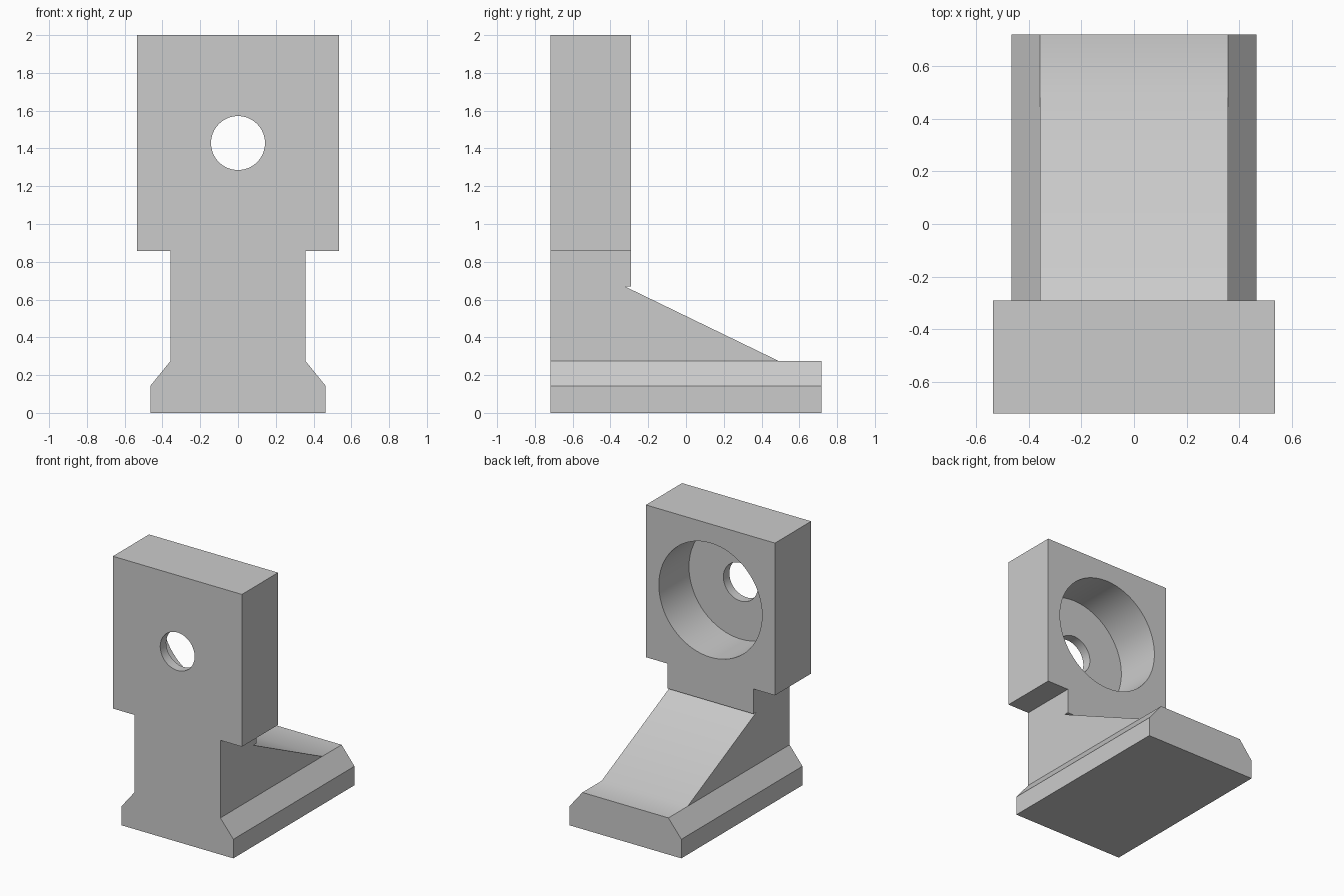
import bpy
import math
from mathutils import Matrix

if "Cube" in bpy.data.objects:
    bpy.data.objects.remove(bpy.data.objects["Cube"], do_unlink=True)

U = 1 / 14              # design unit
FRONT, BACK = -10.06 * U, 10.06 * U
PLATE_BACK = FRONT + 6 * U
BASE_TOP = 0.275
HOLE_Z = 20 * U

grey = bpy.data.materials.new("plain grey")
grey.use_nodes = True
grey.diffuse_color = (0.6, 0.6, 0.6, 1)
grey.node_tree.nodes["Principled BSDF"].inputs["Base Color"].default_value = grey.diffuse_color


def prism(name, points, start, end, axis):
    """Extrude a 2D outline along x (points are y, z) or y (points are x, z)."""
    def place(p, d):
        return (d, p[0], p[1]) if axis == "x" else (p[0], d, p[1])
    n = len(points)
    verts = [place(p, d) for d in (start, end) for p in points]
    faces = [tuple(range(n)), tuple(range(2 * n - 1, n - 1, -1))]
    faces += [(i, i + n, (i + 1) % n + n, (i + 1) % n) for i in range(n)]
    mesh = bpy.data.meshes.new(name)
    mesh.from_pydata(verts, [], faces)
    if axis == "y":
        mesh.flip_normals()
    # Keep normals facing outwards whichever way the outline was drawn
    import bmesh
    bm = bmesh.new()
    bm.from_mesh(mesh)
    bmesh.ops.recalc_face_normals(bm, faces=bm.faces)
    bm.to_mesh(mesh)
    bm.free()
    mesh.materials.append(grey)
    obj = bpy.data.objects.new(name, mesh)
    bpy.context.collection.objects.link(obj)
    return obj


def bore(name, radius, start, end):
    ring = [2 * math.pi * i / 64 for i in range(64)]
    outline = [(radius * math.cos(a), HOLE_Z + radius * math.sin(a)) for a in ring]
    return prism(name, outline, start, end, "y")


# Body: mirrored front outline of head, stem and chamfered base
half = [(6.5 * U, 0), (6.5 * U, 2 * U), (5 * U, BASE_TOP), (5 * U, 12 * U),
        (7.5 * U, 12 * U), (7.5 * U, 2)]
bracket = prism("bracket", half + [(-x, z) for x, z in reversed(half)], FRONT, BACK, "y")

# Cutters: space behind the head and above the ramp, counterbore, through hole
cutters = [
    prism("ramp_cutter", [(PLATE_BACK, 2.2), (PLATE_BACK, 0.67), (-0.325, 0.67),
                          (0.49, BASE_TOP), (1, BASE_TOP), (1, 2.2)], -1, 1, "x"),
    bore("counterbore_cutter", 6 * U, FRONT + U, PLATE_BACK + 0.2),
    bore("hole_cutter", 2 * U, FRONT - 0.2, PLATE_BACK),
]
for cutter in cutters:
    mod = bracket.modifiers.new(cutter.name, "BOOLEAN")
    mod.operation = "DIFFERENCE"
    mod.solver = "EXACT"
    mod.object = cutter

# Apply the cuts, then drop the cutters
bpy.context.view_layer.objects.active = bracket
bracket.select_set(True)
for cutter in cutters:
    bpy.ops.object.modifier_apply(modifier=cutter.name)
for cutter in cutters:
    bpy.data.objects.remove(cutter, do_unlink=True)
bpy.ops.object.shade_smooth_by_angle(angle=math.radians(30))
